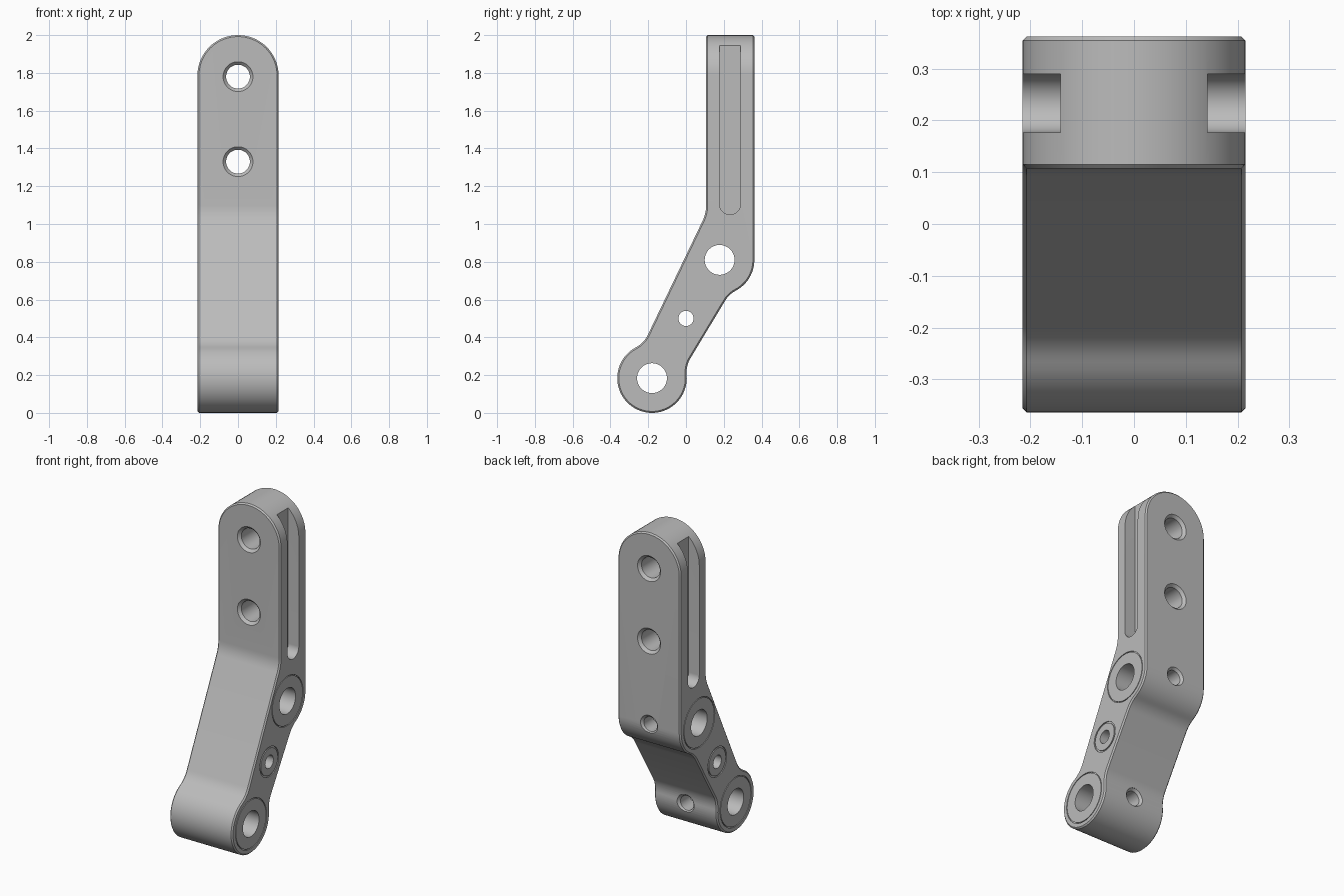
import bpy, bmesh
from math import sin, cos, pi, radians
from mathutils import Matrix

cube = bpy.data.objects.get("Cube")
if cube:
    bpy.data.objects.remove(cube)

HALF = 0.215                       # half width of the arm
LOW, HIGH = (-0.18, 0.184), (0.178, 0.81)   # pivot centres (y, z)
R = 0.184                          # pivot boss radius
FILLET = 0.15

steel = bpy.data.materials.new("grey steel")
steel.use_nodes = True
GREY = (0.5, 0.5, 0.5, 1)
steel.diffuse_color = GREY
steel.node_tree.nodes["Principled BSDF"].inputs["Base Color"].default_value = GREY


def to_object(bm, name):
    bmesh.ops.recalc_face_normals(bm, faces=bm.faces)
    mesh = bpy.data.meshes.new(name)
    bm.to_mesh(mesh)
    bm.free()
    obj = bpy.data.objects.new(name, mesh)
    bpy.context.collection.objects.link(obj)
    mesh.materials.append(steel)
    return obj


def arc(centre, r, start, end):
    n = max(4, round(abs(end - start) / 5))
    angles = [radians(start + (end - start) * i / n) for i in range(n + 1)]
    return [(centre[0] + r * cos(a), centre[1] + r * sin(a)) for a in angles]


def polar(centre, r, angle):
    return arc(centre, r, angle, angle)[0]


def prism(name, points, lo, hi, axis):
    """Extrude a (horizontal, z) outline along x or y."""
    bm = bmesh.new()
    place = (lambda p, d: (d, p[0], p[1])) if axis == "x" else (lambda p, d: (p[0], d, p[1]))
    face = bm.faces.new([bm.verts.new(place(p, lo)) for p in points])
    out = bmesh.ops.extrude_face_region(bm, geom=[face])
    shift = (hi - lo, 0, 0) if axis == "x" else (0, hi - lo, 0)
    bmesh.ops.translate(bm, vec=shift, verts=[v for v in out["geom"] if isinstance(v, bmesh.types.BMVert)])
    return to_object(bm, name)


def lathe(name, outline, centre, axis, sides=64):
    """Revolve a closed (distance, radius) outline about an x or y axis."""
    bm = bmesh.new()
    rings = [[bm.verts.new((r * cos(2 * pi * i / sides), r * sin(2 * pi * i / sides), d))
              for i in range(sides)] for d, r in outline]
    for k, ring in enumerate(rings):
        nxt = (k + 1) % len(rings)
        if outline[k][1] == 0 and outline[nxt][1] == 0:
            continue
        for i in range(sides):
            j = (i + 1) % sides
            bm.faces.new((ring[i], ring[j], rings[nxt][j], rings[nxt][i]))
    bmesh.ops.remove_doubles(bm, verts=bm.verts, dist=1e-5)
    turn = Matrix.Rotation(pi / 2, 4, "Y") if axis == "x" else Matrix.Rotation(-pi / 2, 4, "X")
    bm.transform(Matrix.Translation(centre) @ turn)
    return to_object(bm, name)


def apply(obj):
    graph = bpy.context.evaluated_depsgraph_get()
    mesh = bpy.data.meshes.new_from_object(obj.evaluated_get(graph))
    obj.modifiers.clear()
    obj.data = mesh


def boolean(obj, tool, operation="DIFFERENCE"):
    mod = obj.modifiers.new("cut", "BOOLEAN")
    mod.operation, mod.object, mod.solver = operation, tool, "EXACT"
    apply(obj)
    bpy.data.objects.remove(tool)


# Side outline of the cranked arm: lower boss, link, upright bar, upper boss
reach = R + FILLET
outline = arc(LOW, R, 5, -242)
outline += arc(polar(LOW, reach, 118), FILLET, 298, 334.6)
outline += arc((-0.083, 1.10), 0.19, -25.4, 0)
outline += [(0.107, 2.2), (HIGH[0] + R, 2.2)]
outline += arc(HIGH, R, 0, -62)
outline += arc(polar(HIGH, reach, -62), FILLET, 118, 150.6)
outline += arc(polar(LOW, reach, 5), FILLET, 150.6, 184)
arm = prism("cranked_arm", outline, -0.4, 0.4, "x")

# Trim to the round-topped front outline, then chamfer the rim
front = [(HALF, -0.2)] + arc((0, 2 - HALF), HALF, 0, 180) + [(-HALF, -0.2)]
boolean(arm, prism("front_trim", front, -1, 1, "y"), "INTERSECT")
bevel = arm.modifiers.new("rim", "BEVEL")
bevel.width, bevel.segments = 0.008, 1
bevel.limit_method, bevel.angle_limit = "ANGLE", radians(50)
bevel.use_clamp_overlap = False
apply(arm)

# Side slots, open at the top
slot = arc((0.233, 1.106), 0.056, 180, 360) + [(0.289, 2.2), (0.177, 2.2)]
for side in (-1, 1):
    lo, hi = sorted((side * 0.142, side * 0.4))
    boolean(arm, prism("slot_cutter", slot, lo, hi, "x"))

# Countersunk mounting holes from front to back
y0, y1, r, c = 0.107, HIGH[0] + R, 0.063, 0.016
drill = [(y0 - 0.1, 0), (y0 - 0.1, r + c), (y0, r + c), (y0 + c, r),
         (y1 - c, r), (y1, r + c), (y1 + 0.1, r + c), (y1 + 0.1, 0)]
for z in (1.33, 1.78):
    boolean(arm, lathe("hole_cutter", drill, (0, 0, z), "y"))

# Sideways bores, each ringed by a fine groove that outlines its bushing
MID = (0, 0.5)
for (y, z), bore, ring, wide in ((LOW, 0.079, 0.153, 0.005), (HIGH, 0.079, 0.153, 0.005),
                                 (MID, 0.04, 0.092, 0.009)):
    tube = [(-0.4, 0), (-0.4, bore), (0.4, bore), (0.4, 0)]
    boolean(arm, lathe("bore_cutter", tube, (0, y, z), "x"))
    for side in (-1, 1):
        groove = [(side * d, q) for d, q in ((HALF - 0.006, ring - wide), (HALF - 0.006, ring),
                                             (HALF + 0.05, ring), (HALF + 0.05, ring - wide))]
        boolean(arm, lathe("groove_cutter", groove, (0, y, z), "x"))

# Small countersunk cross holes from the back into the two pivot bores
r, c = 0.045, 0.014
port = [(0, 0), (0, r), (R - c, r), (R, r + c), (R + 0.08, r + c), (R + 0.08, 0)]
for y, z in (LOW, HIGH):
    boolean(arm, lathe("port_cutter", port, (0, y, z), "y"))

# Smooth shading with crisp edges
bpy.ops.object.select_all(action="DESELECT")
arm.select_set(True)
bpy.context.view_layer.objects.active = arm
bpy.ops.object.shade_smooth_by_angle(angle=radians(30))
